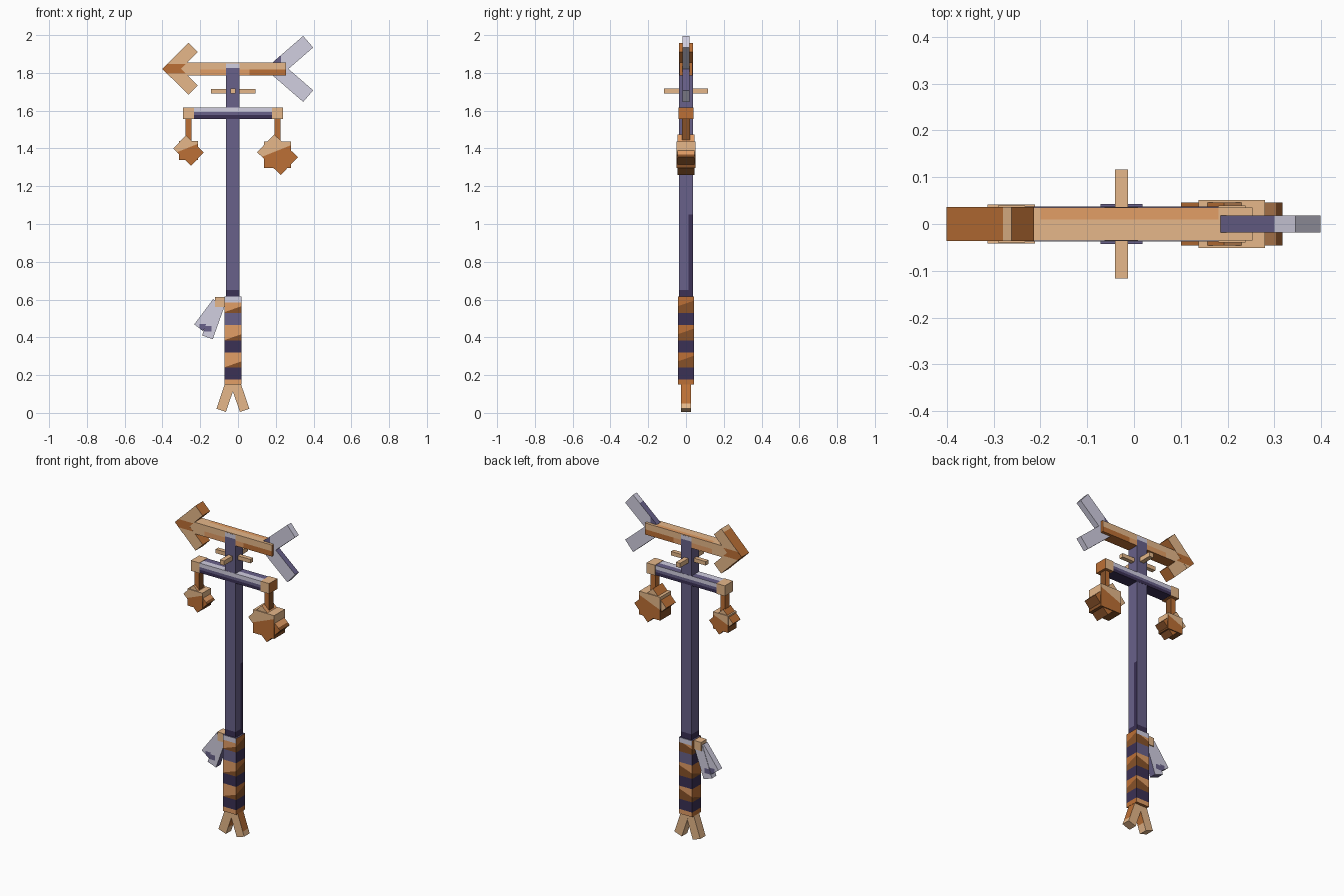
import bpy, bmesh
from math import radians, atan2
from mathutils import Vector, Matrix

cube = bpy.data.objects.get("Cube")
if cube:
    bpy.data.objects.remove(cube)


def linear(c):
    return c / 12.92 if c <= 0.04045 else ((c + 0.055) / 1.055) ** 2.4


def material(name, *rgb):
    m = bpy.data.materials.new(name)
    m.use_nodes = True
    col = (*[linear(c) for c in rgb], 1)
    m.diffuse_color = col
    m.node_tree.nodes["Principled BSDF"].inputs["Base Color"].default_value = col
    return m


TAN, AMBER, ORANGE, BROWN, PURPLE, DARK, SILVER = range(7)
MATS = [material("light copper", 0.90, 0.72, 0.54), material("bright copper", 0.89, 0.62, 0.40),
        material("copper", 0.74, 0.44, 0.21), material("dark copper", 0.53, 0.32, 0.16),
        material("purple metal", 0.41, 0.38, 0.54), material("dark purple", 0.23, 0.19, 0.33),
        material("silver", 0.82, 0.81, 0.88)]
X, Y, Z = Vector((1, 0, 0)), Vector((0, 1, 0)), Vector((0, 0, 1))


def block(name, centre, size, rule, angle=0, cuts=()):
    """Box turned about y; cuts are (point, normal) planes, rule picks a colour per face."""
    bm = bmesh.new()
    bmesh.ops.create_cube(bm, size=1)
    bm.transform(Matrix.Translation(centre) @ Matrix.Rotation(angle, 4, 'Y')
                 @ Matrix.Diagonal((*size, 1)))
    for co, no in cuts:
        bmesh.ops.bisect_plane(bm, geom=bm.verts[:] + bm.edges[:] + bm.faces[:],
                               plane_co=co, plane_no=no)
    bm.normal_update()
    for f in bm.faces:
        f.material_index = rule(f.calc_center_median(), f.normal) if callable(rule) else rule
    me = bpy.data.meshes.new(name)
    bm.to_mesh(me)
    bm.free()
    for m in MATS:
        me.materials.append(m)
    bpy.context.collection.objects.link(bpy.data.objects.new(name, me))


def span(name, x, z, depth, rule, cuts=()):
    """Upright box from x and z ranges and a full depth."""
    block(name, ((x[0] + x[1]) / 2, 0, (z[0] + z[1]) / 2),
          (x[1] - x[0], depth, z[1] - z[0]), rule, 0, cuts)


def bar(name, a, b, width, depth, rule, cuts=()):
    """Slanted box along the line a-b in the xz plane."""
    a, b = Vector((a[0], 0, a[1])), Vector((b[0], 0, b[1]))
    d = b - a
    block(name, (a + b) / 2, (d.length, depth, width), rule, -atan2(d.z, d.x), cuts)


def at_z(z):
    return ((0, 0, z), Z)


def at_x(x):
    return ((x, 0, 0), X)


def above(c, plane):
    return (c - Vector(plane[0])).dot(Vector(plane[1])) > 0


MID = -0.027


# Long shaft with a silver collar at the top and a dark foot
def shaft_rule(c, n):
    if c.z > 1.825 and abs(n.y) > 0.5:
        return SILVER
    if c.z < 0.65 or (n.x > 0.5 and c.y > 0.012 and c.z < 1.05):
        return DARK
    return PURPLE


span("shaft", (MID - 0.036, MID + 0.036), (0.6, 1.85), 0.072, shaft_rule,
     [at_z(0.65), at_z(1.05), at_z(1.825), ((0, 0.012, 0), Y)])

# Wrapped grip: copper and purple bands, each copper band split by a slant
bands = [(0.15, 0.178, 0), (0.178, 0.24, 1), (0.24, 0.32, 0), (0.32, 0.383, 1),
         (0.383, 0.465, 0), (0.465, 0.53, 2), (0.53, 0.615, 0)]
for i, (lo, hi, kind) in enumerate(bands):
    slant = ((MID, 0, lo + (hi - lo) * 0.4), (-0.35, -0.35, 1))

    def band_rule(c, n):
        facing = abs(n.y) > 0.5
        if kind:
            return PURPLE if kind == 2 and facing else DARK
        if i == 6 and n.z > 0.5:
            return PURPLE
        if i == 6 and facing and c.z > 0.585:
            return SILVER
        if i > 0 and not above(c, slant):
            return BROWN
        return AMBER if facing else ORANGE
    cuts = [] if kind else [slant] + ([at_z(0.585)] if i == 6 else [])
    span(f"grip_band_{i + 1}", (MID - 0.045, MID + 0.045), (lo, hi), 0.086, band_rule, cuts)

# Forked foot
for side, name in ((-1, "right"), (1, "left")):
    bar(f"foot_prong_{name}", (MID + side * 0.062, 0.0135), (MID + side * 0.014, 0.155),
        0.053, 0.052 + side * 0.0005,
        lambda c, n: ORANGE if n.x > 0.5 and c.z > 0.05 else TAN, [at_z(0.05)])


# Arrow beam
def beam_rule(c, n):
    if n.z > 0.5:
        return AMBER if c.y > 0.01 and -0.2 < c.x < 0.18 else TAN
    if abs(n.y) > 0.5:
        if c.z < 1.817 and c.x > -0.2:
            return ORANGE if c.x > 0.06 else AMBER
        return TAN
    return ORANGE


span("arrow_beam", (-0.36, 0.253), (1.785, 1.855), 0.07, beam_rule,
     [at_z(1.817), at_x(-0.2), at_x(0.06), at_x(0.18), ((0, 0.01, 0), Y)])

# Arrow head and tail feathers, mirrored above and below the beam
AXIS = 1.821


def head_rule(c, n):
    if n.x < -0.5:
        return ORANGE if c.x < -0.28 else TAN
    if abs(n.y) > 0.5:
        return ORANGE if abs(c.z - AXIS) < 0.025 else TAN
    return ORANGE


for s, name in ((1, "upper"), (-1, "lower")):
    bar(f"arrow_head_{name}", (-0.376, AXIS - s * 0.025), (-0.2375, AXIS + s * 0.113),
        0.069, 0.0715 + s * 0.0005, head_rule,
        [at_z(AXIS - 0.025), at_z(AXIS + 0.025), at_x(-0.28)])

    def tail_rule(c, n):
        if abs(n.y) > 0.5:
            return PURPLE if s > 0 and c.x < 0.228 else SILVER
        if n.x > 0.5 and n.z * s < 0:
            return PURPLE if s < 0 else SILVER
        return PURPLE if c.x < 0.3 else SILVER
    bar(f"tail_feather_{name}", (0.211, AXIS + s * 0.005), (0.3715, AXIS + s * 0.144),
        0.081, 0.036 + s * 0.0005, tail_rule, [at_x(0.3), at_x(0.228)])

# Small crossed pegs
span("peg_sideways", (-0.142, 0.092), (1.692, 1.716), 0.026, TAN)
span("peg_front_back", (-0.041, -0.013), (1.69, 1.718), 0.232, TAN)


# Lantern yoke with copper end caps
def yoke_rule(c, n):
    if n.z > 0.5:
        return SILVER if c.y < 0 else PURPLE
    if abs(n.y) > 0.5 and c.z > 1.592:
        return SILVER
    return DARK if c.z < 1.576 else PURPLE


span("yoke", (-0.25, 0.19), (1.557, 1.616), 0.074, yoke_rule,
     [at_z(1.576), at_z(1.592), ((0, 0, 0), Y)])
for name, x in (("right", (-0.29, -0.233)), ("left", (0.181, 0.238))):
    span(f"yoke_cap_{name}", x, (1.555, 1.618), 0.08,
         lambda c, n: ORANGE if n.x > 0.5 or n.z < -0.5 else TAN)


# Hanging lanterns: an upright block crossed with a turned, slightly longer one
def lantern(name, hang_x, cx, cz, half, long_side, short_side, depth):
    slant = ((cx, 0, cz + half * 0.3), (-0.4, 0, 1))

    def rule(c, n):
        if n.z > 0.8:
            return TAN
        if abs(n.y) > 0.5:
            return TAN if above(c, slant) else ORANGE
        if c.z < cz or n.z < -0.5:
            return BROWN
        if n.z > 0.3:
            return AMBER if n.x > 0 else ORANGE
        return TAN
    cuts = [slant, at_z(cz)]
    span(f"lantern_hanger_{name}", (hang_x - 0.016, hang_x + 0.016), (cz, 1.56), 0.042,
         lambda c, n: BROWN if n.x > 0.5 else ORANGE)
    block(f"lantern_block_{name}", (cx, 0, cz), (2 * half, depth, 2 * half), rule, 0, cuts)
    block(f"lantern_spikes_{name}", (cx, 0, cz), (long_side, depth - 0.011, short_side),
          rule, radians(44), cuts)


lantern("right", -0.263, -0.262, 1.389, 0.051, 0.131, 0.097, 0.083)
lantern("left", 0.208, 0.209, 1.367, 0.071, 0.174, 0.131, 0.103)

# Feather charm tied to the top of the grip
span("charm_knot", (-0.121, -0.067), (0.56, 0.613), 0.054, TAN)


def outer_rule(c, n):
    return PURPLE if c.z < 0.47 and c.x > -0.205 and n.z < 0.5 else SILVER


def inner_rule(c, n):
    if n.z < -0.8 or n.x > 0.8:
        return PURPLE
    return PURPLE if abs(n.y) > 0.5 and 0.43 < c.z < 0.46 and c.x < -0.14 else SILVER


bar("charm_feather_outer", (-0.209, 0.451), (-0.108, 0.585), 0.058, 0.037, outer_rule,
    [at_z(0.47), at_x(-0.205)])
bar("charm_feather_inner", (-0.162, 0.40), (-0.096, 0.585), 0.06, 0.042, inner_rule,
    [at_z(0.43), at_z(0.46), at_x(-0.14)])
